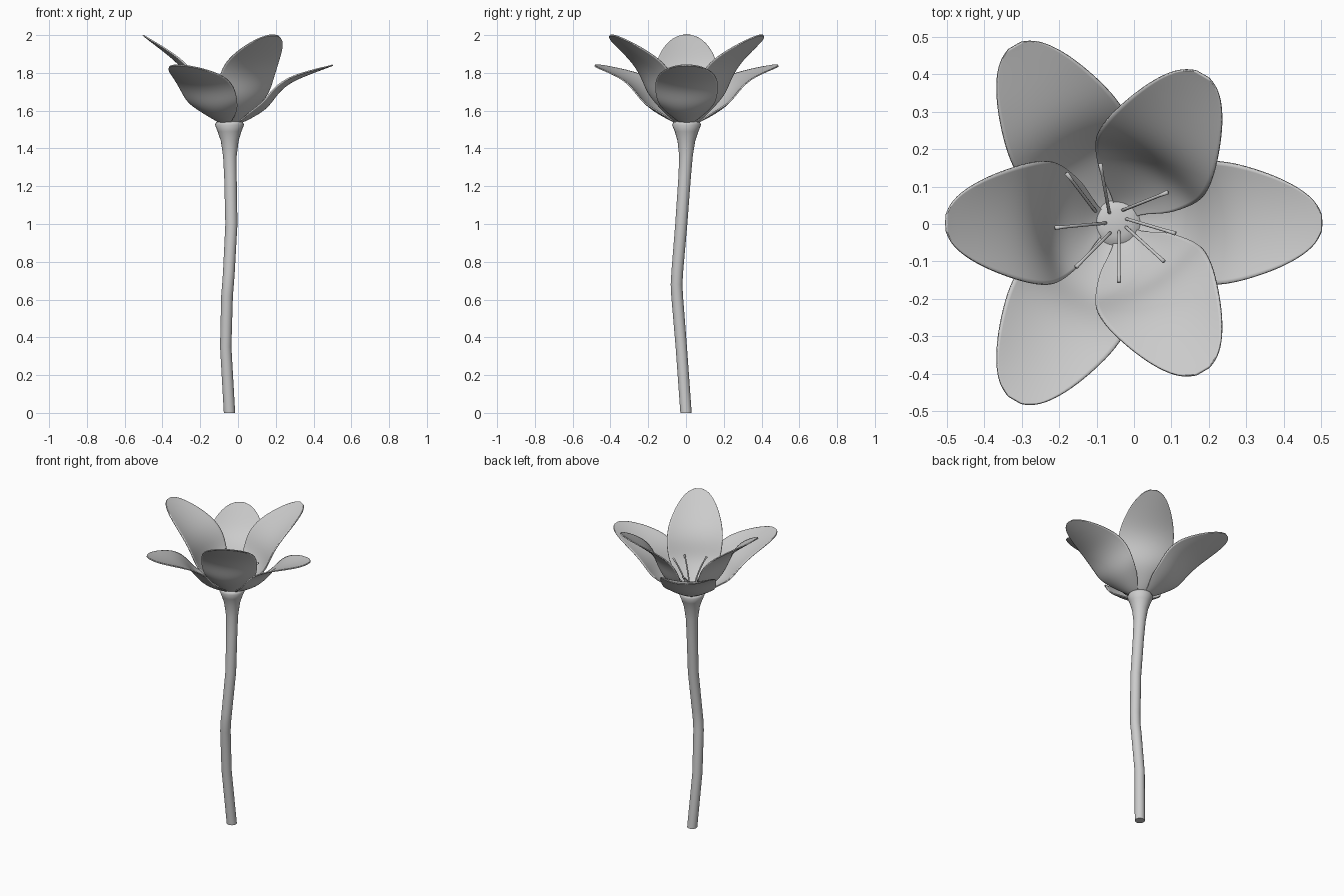
import bpy, bmesh
from math import sin, cos, pi, radians
from mathutils import Vector

if "Cube" in bpy.data.objects:
    bpy.data.objects.remove(bpy.data.objects["Cube"])

CX, CY, BASE_Z = -0.045, 0.003, 1.53


def make_object(name, bm):
    bmesh.ops.recalc_face_normals(bm, faces=bm.faces)
    for f in bm.faces:
        f.smooth = True
    me = bpy.data.meshes.new(name)
    bm.to_mesh(me)
    bm.free()
    ob = bpy.data.objects.new(name, me)
    bpy.context.collection.objects.link(ob)
    return ob


def tube(name, points, radii, sides, level=False):
    """Capped tube; level keeps every ring horizontal."""
    bm = bmesh.new()
    rings = []
    for i, p in enumerate(points):
        t = Vector((0, 0, 1)) if level else (
            points[min(i + 1, len(points) - 1)] - points[max(i - 1, 0)]).normalized()
        a = t.cross(Vector((0, 1, 0)) if level else Vector((0.31, 0.17, -0.9))).normalized()
        b = t.cross(a)
        rings.append([bm.verts.new(p + radii[i] * (a * cos(k * 2 * pi / sides) + b * sin(k * 2 * pi / sides)))
                      for k in range(sides)])
    for lo, hi in zip(rings, rings[1:]):
        for k in range(sides):
            n = (k + 1) % sides
            bm.faces.new((lo[k], lo[n], hi[n], hi[k]))
    bm.faces.new(rings[0][::-1])
    bm.faces.new(rings[-1])
    return make_object(name, bm)


# Stem with gentle bends, flaring into the flower base: x, y, z, radius
stem_rings = [(-.045, 0, 0, .03), (-.065, -.025, .35, .03), (-.058, -.047, .62, .031),
              (-.053, -.05, .68, .031), (-.048, -.046, .75, .031), (-.035, -.025, 1.0, .032),
              (-.04, -.007, 1.25, .033), (-.043, 0, 1.36, .036), (-.044, .002, 1.44, .047),
              (-.045, .003, 1.49, .063), (-.045, .003, 1.525, .077), (-.045, .003, 1.54, .07),
              (-.045, .003, 1.55, .035)]
stem = tube("stem", [Vector(r[:3]) for r in stem_rings], [r[3] for r in stem_rings], 20, True)
stem.select_set(True)
bpy.context.view_layer.objects.active = stem
bpy.ops.object.shade_smooth_by_angle(angle=radians(60))

# Petal centre line and shape: outward, up, half width, edge lift
PETAL = [(-.015, 0, .028, .004), (.02, .01, .05, .012), (.07, .035, .104, .03), (.13, .07, .140, .036),
         (.17, .11, .157, .035), (.21, .17, .167, .032), (.27, .22, .162, .026), (.35, .255, .136, .018),
         (.405, .276, .112, .012), (.45, .293, .085, .006), (.482, .305, .055, .002), (.497, .311, .022, 0)]


def petal(name, heading, pitch, scale):
    bm = bmesh.new()
    rows = []
    for i, (r, h, w, lift) in enumerate(PETAL):
        p, q = PETAL[max(i - 1, 0)], PETAL[min(i + 1, len(PETAL) - 1)]
        tan = Vector((q[0] - p[0], q[1] - p[1])).normalized()
        row = []
        for k in range(9):
            u = k / 4 - 1
            a = r - tan.y * lift * u * u
            b = h + tan.x * lift * u * u
            out = .05 + scale * (a * cos(pitch) - b * sin(pitch))
            up = scale * (a * sin(pitch) + b * cos(pitch))
            side = w * u
            row.append(bm.verts.new((CX + out * cos(heading) - side * sin(heading),
                                     CY + out * sin(heading) + side * cos(heading), BASE_Z + up)))
        rows.append(row)
    for lo, hi in zip(rows, rows[1:]):
        for k in range(8):
            bm.faces.new((lo[k], hi[k], hi[k + 1], lo[k + 1]))
    ob = make_object(name, bm)
    sub = ob.modifiers.new("smooth", 'SUBSURF')
    sub.levels = sub.render_levels = 2
    sol = ob.modifiers.new("thickness", 'SOLIDIFY')
    sol.thickness = .007
    sol.offset = 0


# Three low outer petals and three upright inner petals
for i in range(3):
    petal(f"outer_petal_{i + 1}", radians(120 * i), 0, 1.0)
    petal(f"inner_petal_{i + 1}", radians(60 + 120 * i), radians(17), 1.06)

# Stamens: base x, y then tip x, y
STAMENS = [(-.1, .03, -.18, .135), (-.065, .025, -.09, .16), (-.035, .035, .09, .085),
           (-.025, .015, .11, -.025), (-.025, -.005, .08, -.1), (-.04, -.015, -.04, -.155),
           (-.06, -.02, -.155, -.115), (-.07, .003, -.21, -.01)]
for i, (bx, by, tx, ty) in enumerate(STAMENS):
    pts, radii = [], []
    for k in range(9):
        t = k / 8
        s = .55 * t + .45 * t * t
        pts.append(Vector((bx + (tx - bx) * s, by + (ty - by) * s, 1.535 + .17 * (1.25 * t - .25 * t * t))))
        radii.append(.0045 if t < .9 else .006)
    tube(f"stamen_{i + 1}", pts, radii, 8)
